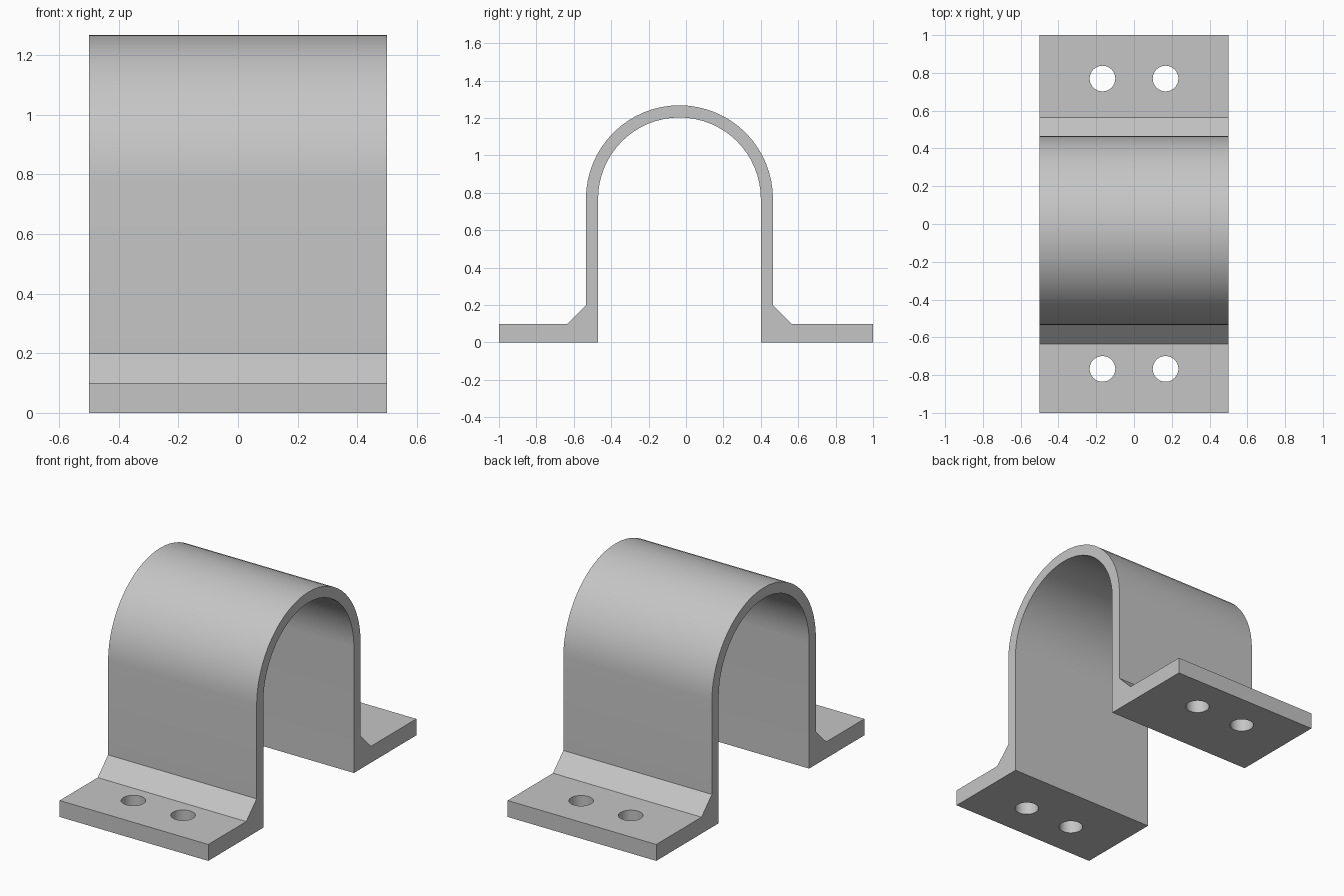
import bpy
import bmesh
from math import sin, cos, pi, radians

cube = bpy.data.objects.get("Cube")
if cube:
    bpy.data.objects.remove(cube, do_unlink=True)

WIDTH = 1.0
ARCH_Y, ARCH_Z = -0.035, 0.768
OUTER, INNER = 0.5, 0.435
FOOT, CHAMFER = 0.1, 0.1
SEGMENTS = 32

grey = bpy.data.materials.new("light_grey_metal")
grey.use_nodes = True
colour = (0.56, 0.56, 0.56, 1)
grey.diffuse_color = colour
grey.node_tree.nodes["Principled BSDF"].inputs["Base Color"].default_value = colour


def arc(radius):
    """Half circle from the back wall over the top to the front wall."""
    angles = [pi * i / SEGMENTS for i in range(SEGMENTS + 1)]
    return [(ARCH_Y + radius * cos(a), ARCH_Z + radius * sin(a)) for a in angles]


def foot(side, end):
    """Outer outline of one flange, from the wall out to the floor."""
    wall = ARCH_Y + side * OUTER
    return [(wall, FOOT + CHAMFER), (wall + side * CHAMFER, FOOT), (end, FOOT), (end, 0)]


# Strap: side profile extruded across the width
profile = [(ARCH_Y + INNER, 0)] + foot(1, 1)[::-1] + arc(OUTER) + foot(-1, -1)
profile += [(ARCH_Y - INNER, 0)] + arc(INNER)[::-1]
bm = bmesh.new()
face = bm.faces.new([bm.verts.new((-WIDTH / 2, y, z)) for y, z in profile])
extruded = bmesh.ops.extrude_face_region(bm, geom=[face])["geom"]
moved = [v for v in extruded if isinstance(v, bmesh.types.BMVert)]
bmesh.ops.translate(bm, verts=moved, vec=(WIDTH, 0, 0))
bmesh.ops.recalc_face_normals(bm, faces=bm.faces)
mesh = bpy.data.meshes.new("pipe_strap")
bm.to_mesh(mesh)
bm.free()
strap = bpy.data.objects.new("pipe_strap", mesh)
bpy.context.collection.objects.link(strap)
mesh.materials.append(grey)

# Bolt holes: two through each flange
bpy.context.view_layer.objects.active = strap
for y in (-0.767, 0.77):
    for x in (-0.167, 0.167):
        bpy.ops.mesh.primitive_cylinder_add(vertices=32, radius=0.068, depth=0.4,
                                            location=(x, y, FOOT / 2))
        cutter = bpy.context.object
        cutter.name = "bolt_hole_cutter"
        cutter.hide_render = True
        cutter.data.materials.append(grey)
        bpy.context.view_layer.objects.active = strap
        hole = strap.modifiers.new("bolt_hole", 'BOOLEAN')
        hole.operation = 'DIFFERENCE'
        hole.solver = 'EXACT'
        hole.object = cutter
        bpy.ops.object.modifier_apply(modifier=hole.name)
        bpy.data.objects.remove(cutter, do_unlink=True)

# Smooth arch and holes, crisp edges elsewhere
bpy.ops.object.select_all(action='DESELECT')
strap.select_set(True)
bpy.context.view_layer.objects.active = strap
bpy.ops.object.shade_smooth_by_angle(angle=radians(30))
